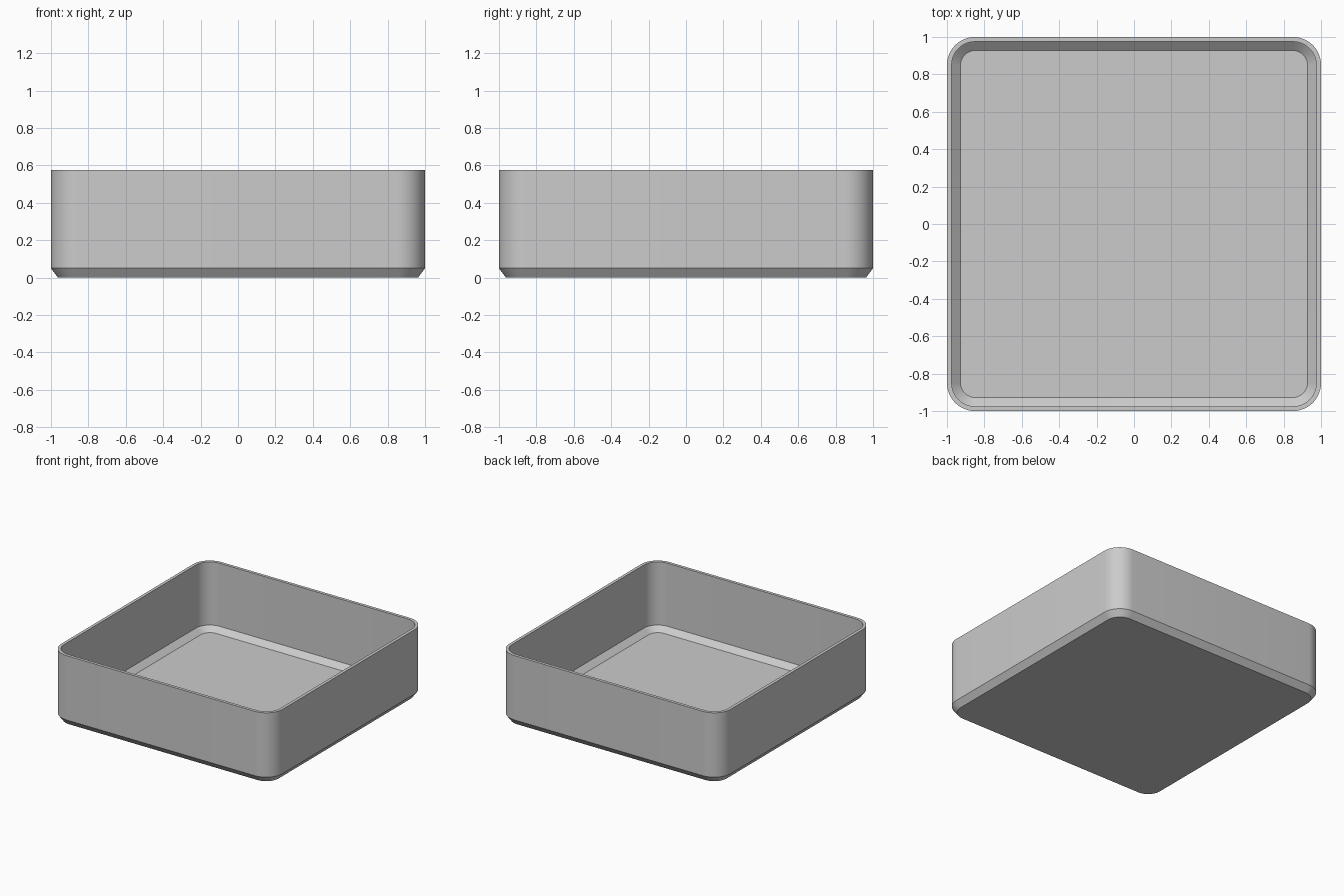
import bpy
import bmesh
from math import cos, sin, pi, radians

cube = bpy.data.objects.get("Cube")
if cube:
    bpy.data.objects.remove(cube, do_unlink=True)

CORNER_STEPS = 12

# Plain grey material
grey = bpy.data.materials.new("plain_grey")
grey.use_nodes = True
colour = (0.6, 0.6, 0.6, 1)
grey.diffuse_color = colour
grey.node_tree.nodes["Principled BSDF"].inputs["Base Color"].default_value = colour


def rounded_square(bm, half, radius, z):
    """Ring of vertices around a square with rounded corners."""
    ring = []
    centre = half - radius
    for corner, (sx, sy) in enumerate([(1, 1), (-1, 1), (-1, -1), (1, -1)]):
        for step in range(CORNER_STEPS + 1):
            a = (corner + step / CORNER_STEPS) * pi / 2
            ring.append(bm.verts.new((sx * centre + radius * cos(a),
                                      sy * centre + radius * sin(a), z)))
    return ring


# Wall section from underside, up the outside, over the rim, down to the floor:
# half width, corner radius, height
section = [
    (0.963, 0.113, 0.0),
    (1.0, 0.15, 0.05),
    (1.0, 0.15, 0.575),
    (0.975, 0.125, 0.575),
    (0.975, 0.125, 0.06),
    (0.928, 0.08, 0.02),
]

bm = bmesh.new()
rings = [rounded_square(bm, *level) for level in section]
for low, high in zip(rings, rings[1:]):
    for i in range(len(low)):
        j = (i + 1) % len(low)
        bm.faces.new((low[i], low[j], high[j], high[i]))

# Underside and inner floor
bm.faces.new(reversed(rings[0]))
bm.faces.new(rings[-1])
bmesh.ops.recalc_face_normals(bm, faces=bm.faces)

mesh = bpy.data.meshes.new("open_tray")
bm.to_mesh(mesh)
bm.free()
mesh.materials.append(grey)
tray = bpy.data.objects.new("open_tray", mesh)
bpy.context.collection.objects.link(tray)

# Smooth corners, crisp chamfers and rim
bpy.ops.object.select_all(action="DESELECT")
tray.select_set(True)
bpy.context.view_layer.objects.active = tray
bpy.ops.object.shade_smooth_by_angle(angle=radians(25))
